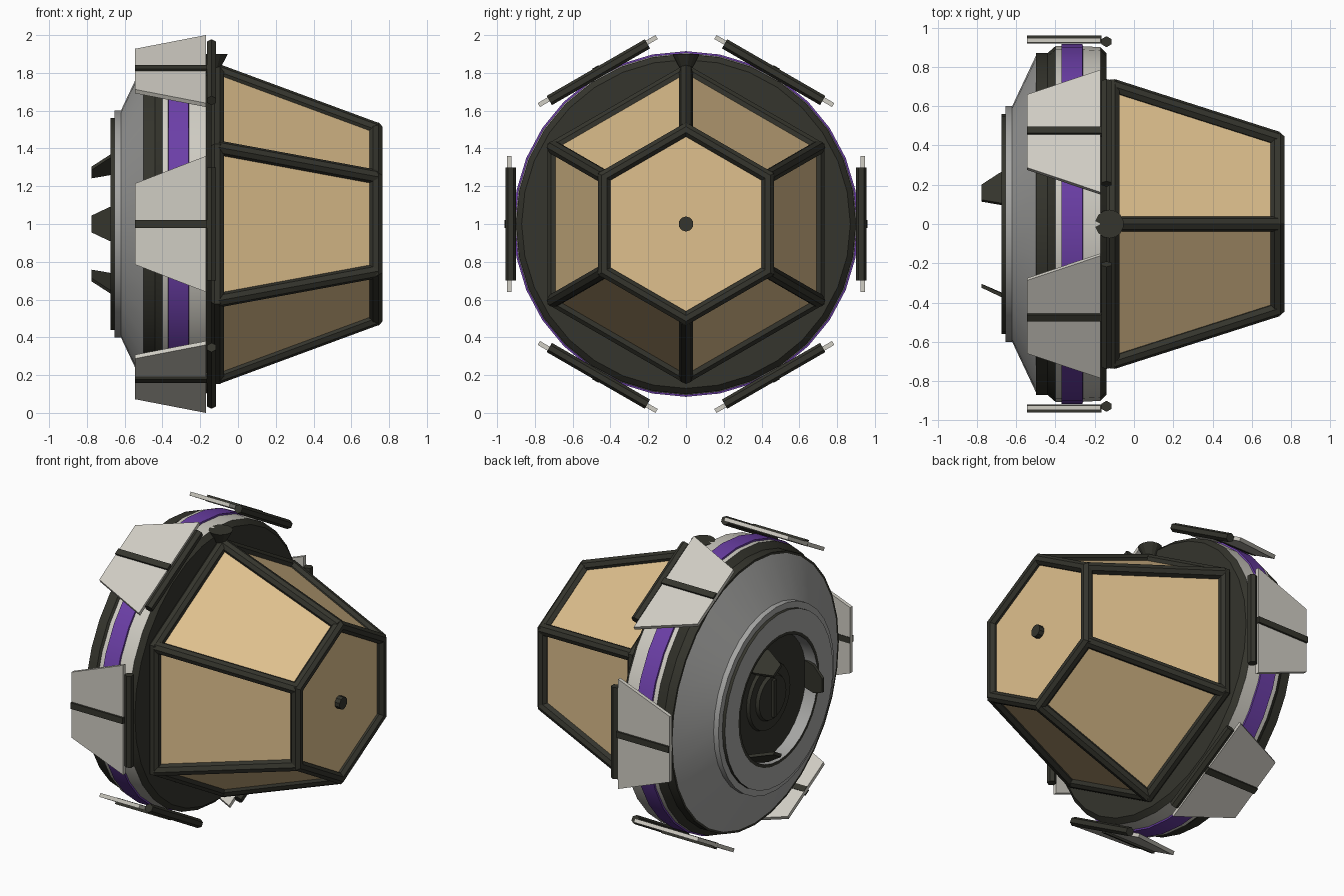
import bpy, bmesh
from math import sin, cos, pi, radians
from mathutils import Vector

if "Cube" in bpy.data.objects:
    bpy.data.objects.remove(bpy.data.objects["Cube"])


def material(name, rgb):
    m = bpy.data.materials.new(name)
    m.use_nodes = True
    m.diffuse_color = (*rgb, 1)
    bsdf = next(n for n in m.node_tree.nodes if n.type == 'BSDF_PRINCIPLED')
    bsdf.inputs["Base Color"].default_value = (*rgb, 1)
    return m


DARK = material("dark frame", (0.035, 0.035, 0.026))
TAN = material("tan glass", (0.74, 0.53, 0.27))
PALE = material("pale grey", (0.63, 0.61, 0.55))
GREY = material("hull grey", (0.38, 0.38, 0.37))
PURPLE = material("purple band", (0.15, 0.05, 0.39))


def place(x, r, t, a):
    """Point at distance r from the x axis in direction a, shifted t sideways."""
    return Vector((x, r * cos(a) - t * sin(a), 1 + r * sin(a) + t * cos(a)))


def finish(name, bm, mats, smooth=None):
    bmesh.ops.remove_doubles(bm, verts=bm.verts, dist=1e-5)
    bmesh.ops.recalc_face_normals(bm, faces=bm.faces)
    me = bpy.data.meshes.new(name)
    bm.to_mesh(me)
    bm.free()
    for m in mats:
        me.materials.append(m)
    if smooth:
        me.shade_smooth()
        me.set_sharp_from_angle(angle=radians(smooth))
    ob = bpy.data.objects.new(name, me)
    bpy.context.collection.objects.link(ob)
    return ob


def lathe(name, profile, sides, mats, smooth=None):
    """Turn (x, radius, material number) points about the x axis."""
    bm = bmesh.new()
    rings = [[bm.verts.new(place(x, r, 0, pi / 2 + 2 * pi * i / sides))
              for i in range(sides)] for x, r, _ in profile]
    for k in range(len(rings) - 1):
        for i in range(sides):
            j = (i + 1) % sides
            lo, hi = rings[k], rings[k + 1]
            quad = [lo[i], lo[j], hi[j], hi[i]]
            if profile[k][1] == 0:
                quad = [lo[i], hi[j], hi[i]]
            elif profile[k + 1][1] == 0:
                quad = [lo[i], lo[j], hi[i]]
            bm.faces.new(quad).material_index = profile[k][2]
    return finish(name, bm, mats, smooth)


def bar(name, p, q, radius, sides, mat, end_radius=None):
    """Straight faceted bar between two points."""
    bm = bmesh.new()
    d = q - p
    bmesh.ops.create_cone(bm, cap_ends=True, segments=sides, radius1=radius,
                          radius2=radius if end_radius is None else end_radius,
                          depth=d.length)
    m = d.to_track_quat('Z', 'Y').to_matrix().to_4x4()
    m.translation = (p + q) / 2
    bm.transform(m)
    return finish(name, bm, [mat])


def plate(name, outline, thick, a, mat):
    """Flat plate from (x, radius, sideways) corners, thickened outwards."""
    bm = bmesh.new()
    low = [bm.verts.new(place(x, r - thick / 2, t, a)) for x, r, t in outline]
    top = [bm.verts.new(place(x, r + thick / 2, t, a)) for x, r, t in outline]
    bm.faces.new(low)
    bm.faces.new(top)
    for i in range(len(low)):
        j = (i + 1) % len(low)
        bm.faces.new((low[i], low[j], top[j], top[i]))
    return finish(name, bm, [mat])


def tapered(x0, r0, w0, x1, r1, w1):
    return [(x0, r0, -w0), (x0, r0, w0), (x1, r1, w1), (x1, r1, -w1)]


# Round hull with its bands and rear recess
D, P, G, V = range(4)
lathe("hull", [
    (-0.14, 0, D), (-0.14, 0.87, D), (-0.17, 0.9, P), (-0.26, 0.905, V),
    (-0.262, 0.915, V), (-0.368, 0.915, V), (-0.37, 0.905, P),
    (-0.40, 0.905, D), (-0.44, 0.87, D), (-0.50, 0.87, D), (-0.50, 0.855, G),
    (-0.62, 0.60, G), (-0.655, 0.60, G), (-0.655, 0.56, D), (-0.675, 0.56, G),
    (-0.675, 0.42, D), (-0.675, 0.40, G), (-0.59, 0.40, D), (-0.59, 0, D)],
    32, [DARK, PALE, GREY, PURPLE], 25)

# Rear hub inside the recess
lathe("rear_hub", [(-0.58, 0.22, 0), (-0.61, 0.21, 0), (-0.61, 0.15, 0),
                   (-0.63, 0.14, 0), (-0.63, 0, 0)], 24, [DARK], 25)
plate("hub_handle", tapered(-0.65, 0, 0.12, -0.62, 0, 0.12), 0.03, 0, DARK)

# Three rear prongs
for k in range(3):
    a = pi + k * 2 * pi / 3
    plate("rear_prong", [(-0.59, 0.395, -0.09), (-0.59, 0.395, 0.09),
                         (-0.68, 0.36, 0.09), (-0.775, 0.315, 0.045),
                         (-0.775, 0.315, -0.045), (-0.68, 0.36, -0.09)],
          0.02, a, DARK)

# Six-sided glazed cabin
BASE, NOSE = (-0.11, 0.81), (0.73, 0.50)
lathe("cabin_glass", [(*BASE, 0), (*NOSE, 0), (NOSE[0], 0, 0)], 6, [TAN])

# Mitred frame rings at both ends of the cabin
for name, (cx, cr) in (("base_frame", BASE), ("nose_frame", NOSE)):
    ring = [(cx + 0.038 * cos(pi / 8 + i * pi / 4),
             cr + 0.041 * sin(pi / 8 + i * pi / 4), 0) for i in range(9)]
    lathe(name, ring, 6, [DARK])

for k in range(6):
    # Cabin corner bars
    a = pi / 2 + k * pi / 3
    bar("corner_bar", place(*BASE, 0, a), place(*NOSE, 0, a), 0.038, 8, DARK)

    # Fins with ribs and leading rods
    a = k * pi / 3
    plate("fin", tapered(-0.545, 0.935, 0.215, -0.17, 0.935, 0.36), 0.024, a, PALE)
    plate("fin_rib", tapered(-0.545, 0.94, 0.02, -0.165, 0.94, 0.02), 0.04, a, DARK)
    bar("fin_rod", place(-0.14, 0.928, -0.3, a), place(-0.14, 0.928, 0.3, a),
        0.028, 6, DARK)

# Nose knob and roof cone
bar("nose_knob", Vector((0.72, 0, 1)), Vector((0.765, 0, 1)), 0.04, 10, DARK)
bar("roof_cone", Vector((-0.125, 0, 1.82)), Vector((-0.125, 0, 1.9)),
    0.03, 14, DARK, 0.073)
